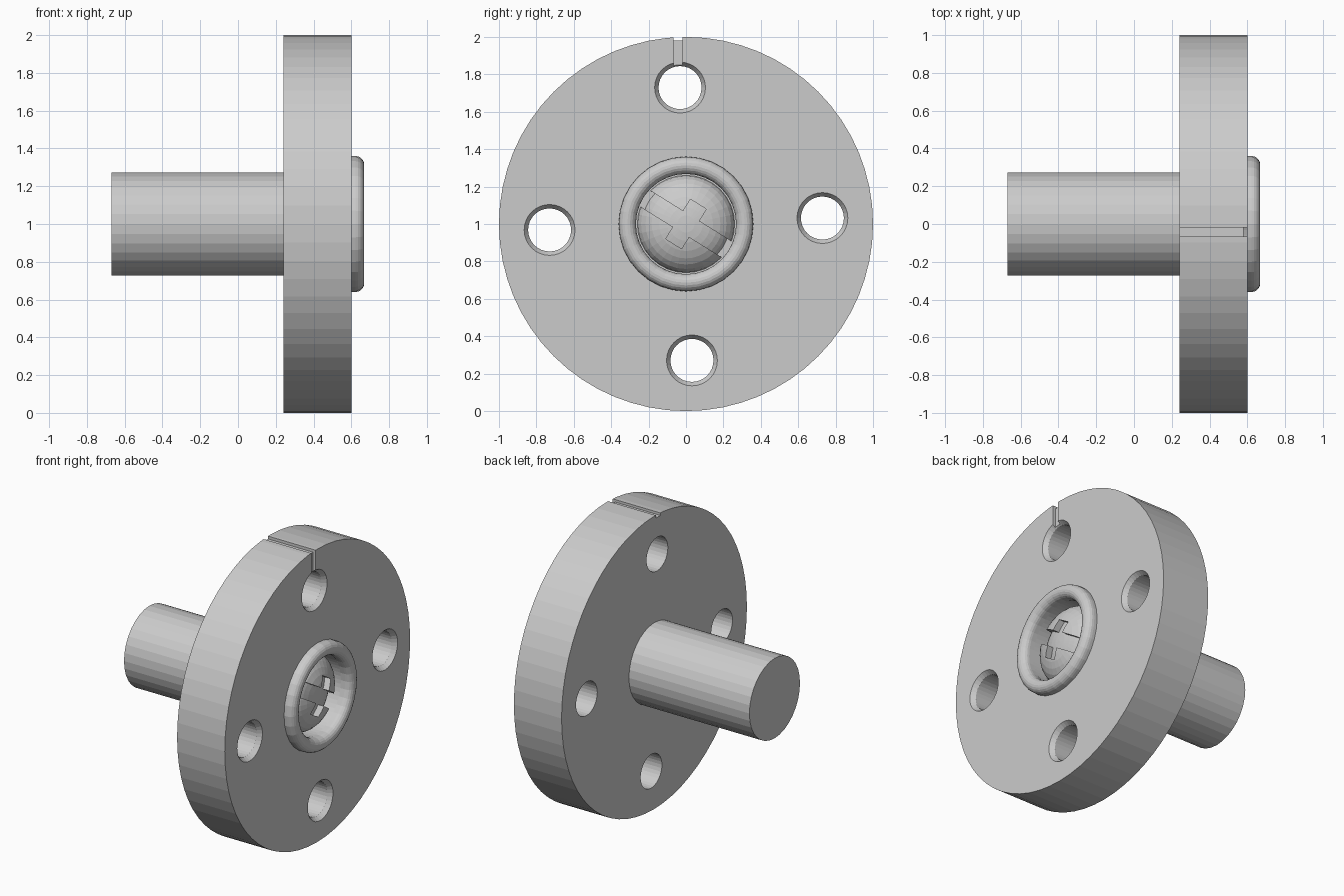
import bpy, bmesh
from math import sin, cos, pi, radians

if "Cube" in bpy.data.objects:
    bpy.data.objects.remove(bpy.data.objects["Cube"])


def add(name, bm):
    bmesh.ops.remove_doubles(bm, verts=bm.verts, dist=1e-5)
    bmesh.ops.recalc_face_normals(bm, faces=bm.faces)
    me = bpy.data.meshes.new(name)
    bm.to_mesh(me)
    bm.free()
    ob = bpy.data.objects.new(name, me)
    bpy.context.collection.objects.link(ob)
    return ob


def lathe(name, profile, n, y=0, z=1, closed=False):
    """Spin (x, radius) points around an x-parallel axis through (y, z)."""
    bm = bmesh.new()
    rings = []
    for x, r in profile:
        if r == 0:
            rings.append([bm.verts.new((x, y, z))] * n)
        else:
            rings.append([bm.verts.new((x, y + r * sin(2 * pi * i / n), z + r * cos(2 * pi * i / n)))
                          for i in range(n)])
    pairs = list(zip(rings, rings[1:]))
    if closed:
        pairs.append((rings[-1], rings[0]))
    for a, b in pairs:
        for i in range(n):
            j = (i + 1) % n
            bm.faces.new(dict.fromkeys((a[i], a[j], b[j], b[i])))
    # merge the triangle fans of flat end caps
    bmesh.ops.dissolve_limit(bm, angle_limit=radians(0.1), verts=bm.verts, edges=bm.edges)
    return add(name, bm)


def box(name, x0, x1, y0, y1, z0, z1, angle=0):
    bm = bmesh.new()
    bmesh.ops.create_cube(bm, size=1)
    for v in bm.verts:
        y = y0 + (v.co.y + .5) * (y1 - y0)
        z = z0 + (v.co.z + .5) * (z1 - z0) - 1
        v.co = (x0 + (v.co.x + .5) * (x1 - x0),
                y * cos(angle) - z * sin(angle), 1 + y * sin(angle) + z * cos(angle))
    return add(name, bm)


def cut(ob, cutter):
    cutter.hide_render = True
    m = ob.modifiers.new("cut", 'BOOLEAN')
    m.operation, m.solver, m.object = 'DIFFERENCE', 'EXACT', cutter
    bpy.context.view_layer.objects.active = ob
    bpy.ops.object.modifier_apply(modifier=m.name)
    bpy.data.objects.remove(cutter)


def dome(name, base, apex, radius):
    arc = [(base + (apex - base) * sin(pi / 2 * k / 8), radius * cos(pi / 2 * k / 8)) for k in range(8)]
    return lathe(name, [(base, 0)] + arc + [(apex, 0)], 32)


# Disc with a shallow central recess
flange = lathe("flange_disc", [(.24, 0), (.24, 1), (.6, 1), (.6, .27), (.5, .27), (.5, 0)], 64)

# Four chamfered bolt holes
for k in range(4):
    a = radians(2.5 + 90 * k)
    cut(flange, lathe("hole_cutter", [(.1, 0), (.1, .115), (.57, .115), (.6, .136), (.61, .136), (.61, 0)],
                      32, .73 * cos(a), 1 + .73 * sin(a)))

# Index mark: groove on the face and across the rim
cut(flange, box("face_groove_cutter", .58, .7, -.066, -.018, 1.8, 2.1))
cut(flange, box("rim_groove_cutter", .1, .7, -.066, -.018, 1.98, 2.1))

# Shaft behind the disc
lathe("shaft", [(-.67, 0), (-.67, .273), (.24, .273), (.24, 0)], 32)

# Rounded collar around the recess
top = [(.622 + .046 * sin(pi * k / 10), .314 + .046 * cos(pi * k / 10)) for k in range(11)]
lathe("collar_ring", [(.59, .36)] + top + [(.59, .268)], 32, closed=True)

# Domed screw head with a cross slot, and the slot floor beneath
head = dome("screw_head", .5, .645, .26)
tilt = radians(-32)
cut(head, box("long_slot_cutter", .4, .8, -.4, .4, .95, 1.05, tilt))
cut(head, box("short_slot_cutter", .4, .8, -.05, .05, .875, 1.125, tilt))
dome("slot_floor", .49, .6, .235)
